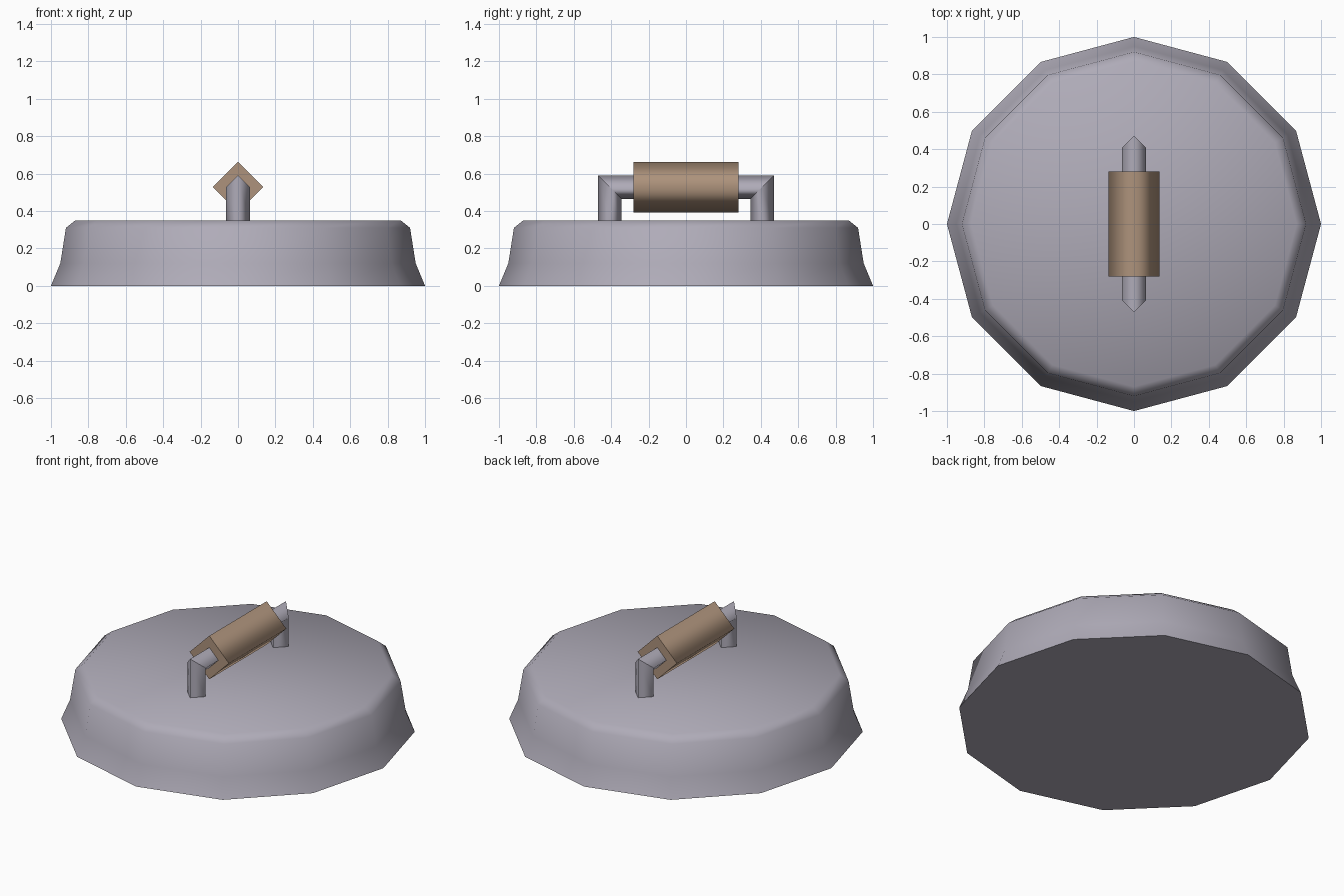
import bpy
import bmesh
from math import cos, sin, tau
from mathutils import Vector

cube = bpy.data.objects.get("Cube")
if cube:
    bpy.data.objects.remove(cube, do_unlink=True)


def make_material(name, rgb):
    mat = bpy.data.materials.new(name)
    mat.use_nodes = True
    mat.diffuse_color = (*rgb, 1)
    bsdf = next(n for n in mat.node_tree.nodes if n.type == 'BSDF_PRINCIPLED')
    bsdf.inputs["Base Color"].default_value = (*rgb, 1)
    return mat


def loft(name, rings, mat, flat_caps=(True, True), sharp_rings=()):
    """Skin a list of point rings, smooth along the sides, capped at both ends."""
    bm = bmesh.new()
    loops = [[bm.verts.new(p) for p in ring] for ring in rings]
    count = len(loops[0])
    for a, b in zip(loops, loops[1:]):
        for i in range(count):
            j = (i + 1) % count
            bm.faces.new((a[i], a[j], b[j], b[i])).smooth = True
    for loop, flat in zip((loops[0], loops[-1]), flat_caps):
        bm.faces.new(loop).smooth = not flat
    for k in sharp_rings:
        for i in range(count):
            bm.edges.get((loops[k][i], loops[k][(i + 1) % count])).smooth = False
    bmesh.ops.recalc_face_normals(bm, faces=bm.faces)
    mesh = bpy.data.meshes.new(name)
    bm.to_mesh(mesh)
    bm.free()
    mesh.materials.append(mat)
    obj = bpy.data.objects.new(name, mesh)
    bpy.context.collection.objects.link(obj)
    return obj


def diamond(center, normal, radius):
    """Four-sided section spanned by x and a direction in the yz plane."""
    c, n, side = Vector(center), Vector(normal) * radius, Vector((radius, 0, 0))
    return [c + side, c + n, c - side, c - n]


metal = make_material("grey metal", (0.43, 0.41, 0.48))
wood = make_material("tan grip", (0.42, 0.29, 0.2))

# Flared twelve-sided lid with a softened upper rim
SIDES = 12
profile = [(1.0, 0.0), (0.95, 0.12), (0.92, 0.31), (0.87, 0.35)]
lid_rings = [[(r * cos(tau * i / SIDES), r * sin(tau * i / SIDES), z)
              for i in range(SIDES)] for r, z in profile]
loft("lid", lid_rings, metal, flat_caps=(True, False))

# Mitred handle bar: two posts joined by a horizontal rod
REACH, HEIGHT, ROD = 0.408, 0.528, 0.063
handle_rings = [
    diamond((0, -REACH, 0.34), (0, -1, 0), ROD),
    diamond((0, -REACH, HEIGHT), (0, -1, 1), ROD),
    diamond((0, REACH, HEIGHT), (0, 1, 1), ROD),
    diamond((0, REACH, 0.34), (0, 1, 0), ROD),
]
loft("handle_bar", handle_rings, metal, sharp_rings=(1, 2))

# Thick grip sleeve around the rod
grip_rings = [diamond((0, y, HEIGHT), (0, 0, 1), 0.135) for y in (-0.282, 0.282)]
loft("handle_grip", grip_rings, wood)
